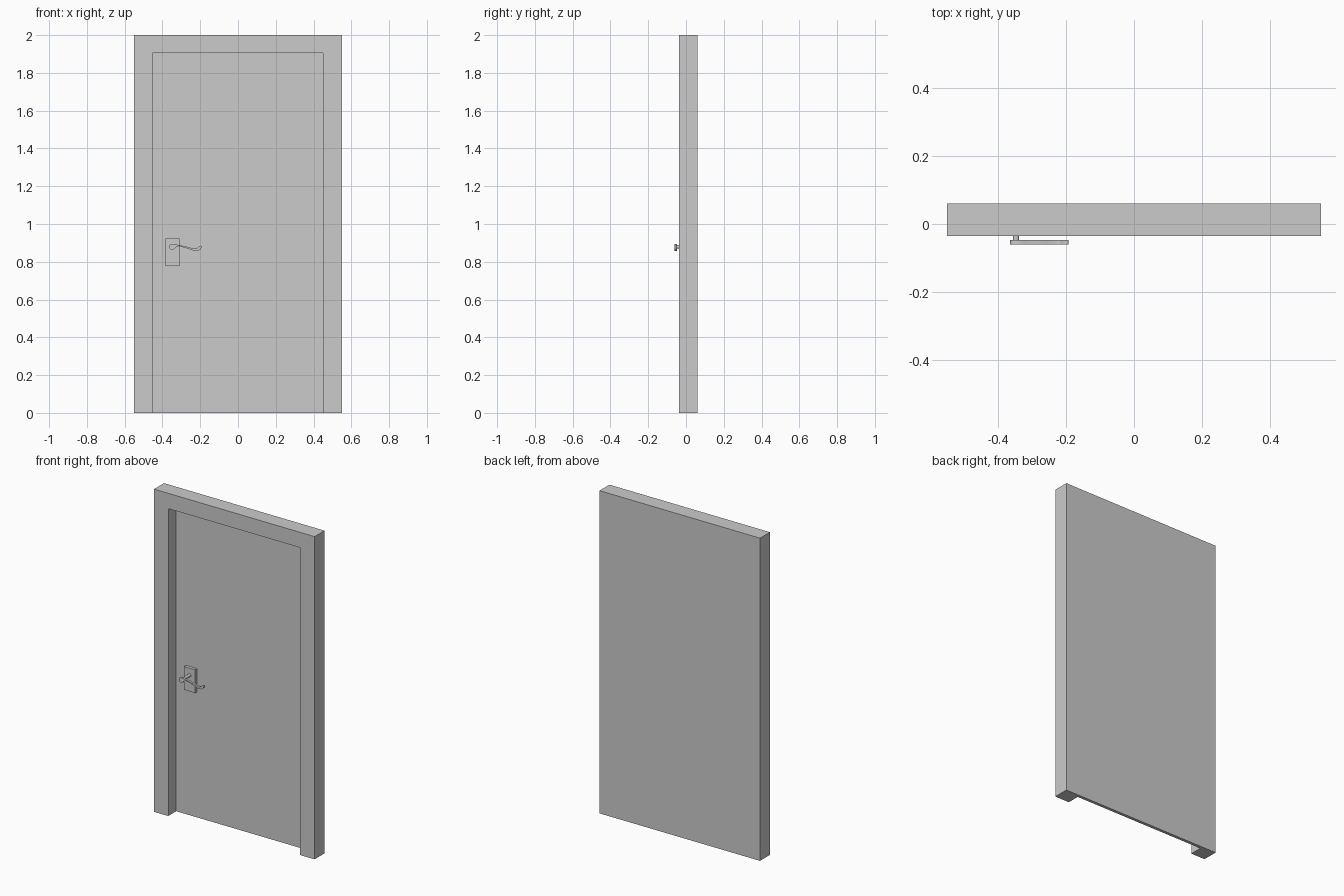
import bpy, bmesh
from math import radians
from mathutils import Matrix

if "Cube" in bpy.data.objects:
    bpy.data.objects.remove(bpy.data.objects["Cube"])


def box(name, lo, hi):
    size = [b - a for a, b in zip(lo, hi)]
    mid = [(a + b) / 2 for a, b in zip(lo, hi)]
    bm = bmesh.new()
    bmesh.ops.create_cube(bm, size=1, matrix=Matrix.Translation(mid) @ Matrix.Diagonal((*size, 1)))
    mesh = bpy.data.meshes.new(name)
    bm.to_mesh(mesh)
    bm.free()
    obj = bpy.data.objects.new(name, mesh)
    bpy.context.collection.objects.link(obj)
    return obj


def make_active(obj):
    bpy.ops.object.select_all(action='DESELECT')
    obj.select_set(True)
    bpy.context.view_layer.objects.active = obj


FRONT, BACK = -0.036, 0.061     # frame depth
PANEL, PLATE = 0.042, 0.023     # front of the door leaf and of the lock plate

# Frame and door leaf: one block with a recess open at the bottom
door = box("door_and_frame", (-0.55, FRONT, 0), (0.55, BACK, 2))
recess = box("recess_cutter", (-0.453, FRONT - 0.1, -0.1), (0.45, PANEL, 1.905))
recess.hide_render = True
cut = door.modifiers.new("recess", 'BOOLEAN')
cut.object = recess
cut.operation = 'DIFFERENCE'
cut.solver = 'EXACT'
make_active(door)
bpy.ops.object.modifier_apply(modifier=cut.name)
bpy.data.objects.remove(recess)

# Lock plate on the door leaf
box("lock_plate", (-0.385, PLATE, 0.778), (-0.31, PANEL, 0.922))

# Spindle between plate and lever
tip = -0.047
bpy.ops.mesh.primitive_cylinder_add(vertices=24, radius=0.009, depth=PLATE - tip + 0.004,
                                    location=(-0.347, (PLATE + tip) / 2, 0.879),
                                    rotation=(radians(90), 0, 0))
spindle = bpy.context.object
spindle.name = "spindle"
bpy.ops.object.shade_smooth_by_angle(angle=radians(40))

# Wavy lever: smooth closed outline in x and z, extruded in depth
outline = [(-0.364, 0.880), (-0.358, 0.892), (-0.342, 0.895), (-0.315, 0.889),
           (-0.275, 0.881), (-0.240, 0.872), (-0.220, 0.871), (-0.208, 0.880),
           (-0.194, 0.884), (-0.196, 0.871), (-0.207, 0.861), (-0.226, 0.858),
           (-0.250, 0.864), (-0.285, 0.875), (-0.318, 0.882), (-0.333, 0.872),
           (-0.345, 0.862), (-0.358, 0.867)]
curve = bpy.data.curves.new("lever", 'CURVE')
curve.dimensions = '2D'
curve.fill_mode = 'BOTH'
curve.extrude = 0.0065
curve.resolution_u = 4
spline = curve.splines.new('BEZIER')
spline.bezier_points.add(len(outline) - 1)
for point, (x, z) in zip(spline.bezier_points, outline):
    point.co = (x, z, 0)
    point.handle_left_type = point.handle_right_type = 'AUTO'
spline.use_cyclic_u = True
lever = bpy.data.objects.new("lever", curve)
bpy.context.collection.objects.link(lever)
lever.location.y = -0.0535
lever.rotation_euler.x = radians(90)
make_active(lever)
bpy.ops.object.convert(target='MESH')

# Weld the lever's caps to its rim
lever = bpy.context.object
bm = bmesh.new()
bm.from_mesh(lever.data)
bmesh.ops.remove_doubles(bm, verts=bm.verts, dist=0.0001)
bmesh.ops.recalc_face_normals(bm, faces=bm.faces)
bm.to_mesh(lever.data)
bm.free()
bpy.ops.object.shade_smooth_by_angle(angle=radians(40))
